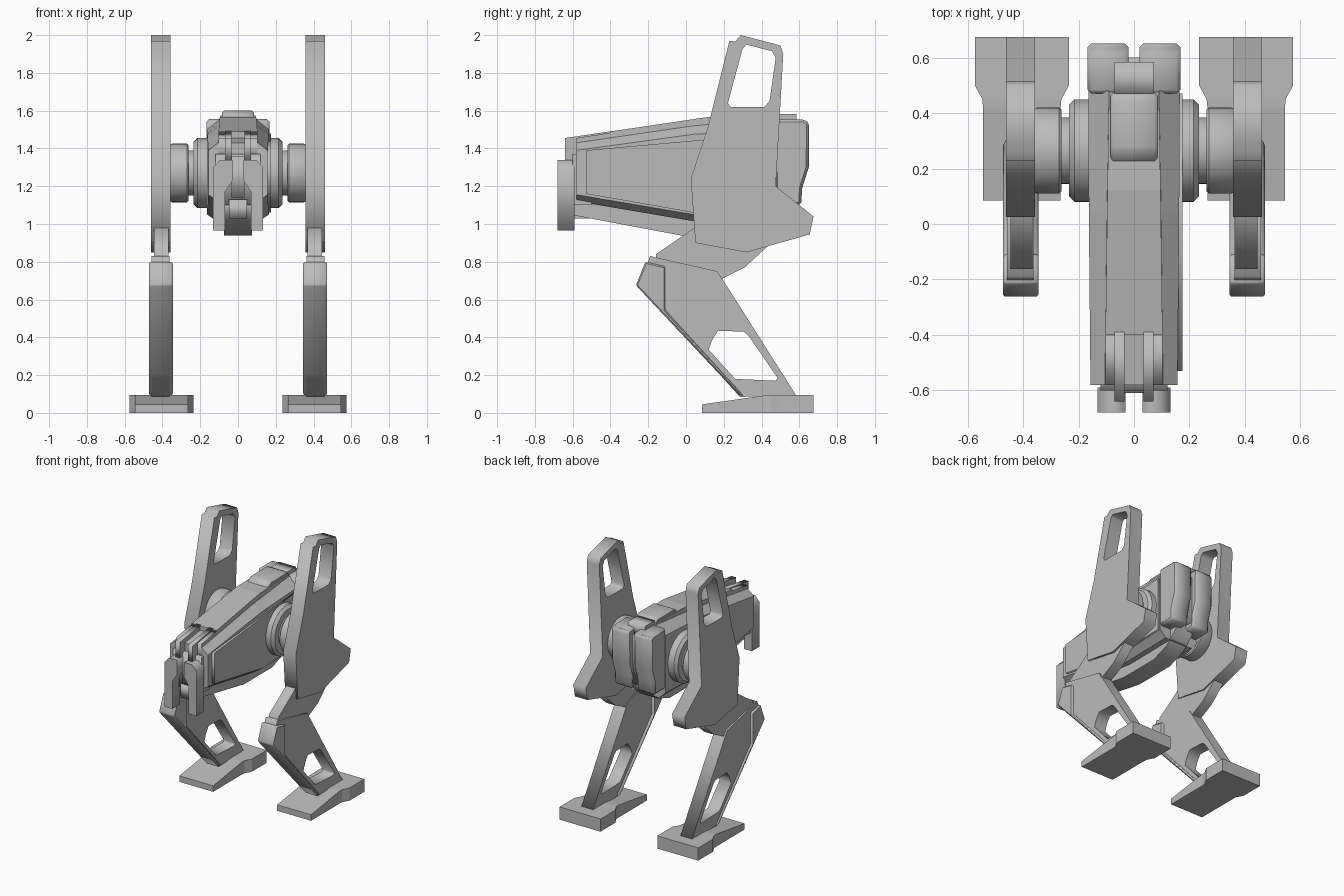
import bpy, bmesh, math
from mathutils import Matrix

if "Cube" in bpy.data.objects:
    bpy.data.objects.remove(bpy.data.objects["Cube"])

grey = bpy.data.materials.new("light_grey")
grey.diffuse_color = (0.5, 0.5, 0.5, 1)
grey.use_nodes = True
grey.node_tree.nodes["Principled BSDF"].inputs["Base Color"].default_value = grey.diffuse_color

# local axes (u, v, depth) to world for each profile plane
PLANES = {
    "yz": Matrix(((0, 0, 1, 0), (1, 0, 0, 0), (0, 1, 0, 0), (0, 0, 0, 1))),
    "xz": Matrix(((1, 0, 0, 0), (0, 0, 1, 0), (0, 1, 0, 0), (0, 0, 0, 1))),
}


def finish(name, bm, bevel=0.0):
    bmesh.ops.remove_doubles(bm, verts=bm.verts, dist=1e-4)
    bmesh.ops.dissolve_limit(bm, angle_limit=0.002, verts=bm.verts, edges=bm.edges)
    bmesh.ops.recalc_face_normals(bm, faces=bm.faces)
    me = bpy.data.meshes.new(name)
    bm.to_mesh(me)
    bm.free()
    me.materials.append(grey)
    ob = bpy.data.objects.new(name, me)
    bpy.context.collection.objects.link(ob)
    if bevel:
        mod = ob.modifiers.new("edge", "BEVEL")
        mod.width, mod.segments, mod.limit_method = bevel, 1, "ANGLE"
    return ob


def plate(name, outline, a, b, hole=None, plane="yz", bevel=0.0):
    """Extrude an outline, with an optional opening, from depth a to b."""
    cu = bpy.data.curves.new(name, "CURVE")
    cu.dimensions, cu.fill_mode, cu.extrude = "2D", "BOTH", abs(b - a) / 2
    for loop in [outline] + ([hole] if hole else []):
        s = cu.splines.new("POLY")
        s.points.add(len(loop) - 1)
        for p, (u, v) in zip(s.points, loop):
            p.co = (u, v, 0, 1)
        s.use_cyclic_u = True
    tmp = bpy.data.objects.new(name + "_tmp", cu)
    bpy.context.collection.objects.link(tmp)
    bpy.context.view_layer.update()
    me = bpy.data.meshes.new_from_object(
        tmp.evaluated_get(bpy.context.evaluated_depsgraph_get()))
    bm = bmesh.new()
    bm.from_mesh(me)
    bpy.data.objects.remove(tmp)
    bpy.data.curves.remove(cu)
    bpy.data.meshes.remove(me)
    bm.transform(PLANES[plane] @ Matrix.Translation((0, 0, (a + b) / 2)))
    return finish(name, bm, bevel)


def loft(name, rings, bevel=0.0):
    """Join matching rings of 3D points and cap both ends."""
    bm = bmesh.new()
    vs = [[bm.verts.new(p) for p in r] for r in rings]
    n = len(vs[0])
    for r, q in zip(vs, vs[1:]):
        for i in range(n):
            bm.faces.new((r[i], r[(i + 1) % n], q[(i + 1) % n], q[i]))
    bm.faces.new(vs[0])
    bm.faces.new(vs[-1][::-1])
    return finish(name, bm, bevel)


def box(name, x0, x1, y0, y1, z0, z1, bevel=0.0):
    return plate(name, [(y0, z0), (y1, z0), (y1, z1), (y0, z1)], x0, x1, bevel=bevel)


# ---- legs and hips, both sides
HIP = [(.23, 1.97), (.26, 1.965), (.29, 2.0), (.50, 1.945), (.515, 1.9), (.475, 1.2),
       (.675, 1.04), (.655, .945), (.32, .85), (.05, .9), (.025, 1.24), (.115, 1.51)]
HIP_HOLE = [(.32, 1.95), (.455, 1.915), (.475, 1.88), (.442, 1.65), (.415, 1.62),
            (.235, 1.62), (.222, 1.64), (.30, 1.93)]
THIGH = [(.06, .99), (-.16, .84), (-.15, .7), (.17, .70), (.31, .77), (.43, .88), (.3, 1.0)]
SHIN = [(-.19, .83), (.165, .75), (.195, .705), (.585, .09), (.285, .085), (-.25, .68), (-.20, .80)]
SHIN_HOLE = [(.17, .435), (.305, .43), (.33, .41), (.485, .185), (.475, .17), (.26, .18),
             (.12, .335), (.14, .39)]
GUARD = [(-.215, .80), (-.11, .775), (-.11, .545), (.305, .09), (.28, .095), (-.265, .675)]
JOINT = [(.14, .185), (.215, .185), (.235, .165), (.235, .12), (.262, .12), (.262, .148),
         (.27, .155), (.35, .155), (.37, .145)]

for s, side in ((1, "right"), (-1, "left")):
    plate(side + "_hip_plate", HIP, s * .357, s * .461, HIP_HOLE)
    plate(side + "_thigh", THIGH, s * .367, s * .446)
    plate(side + "_shin", SHIN, s * .362, s * .458, SHIN_HOLE)
    plate(side + "_shin_guard", GUARD, s * .345, s * .472, bevel=.008)

    # foot: cross-sections from toe to heel
    rings = []
    for y, x0, x1, z in ((.085, .265, .545, .045), (.42, .265, .545, .093),
                         (.45, .262, .547, .095), (.50, .235, .574, .095), (.675, .235, .574, .095)):
        rings.append([(s * x0, y, 0), (s * x1, y, 0), (s * x1, y, z), (s * x0, y, z)])
    loft(side + "_foot", rings)

    # turned hip joint
    rings = [[(s * x, .265 + r * math.cos(t * math.tau / 48), 1.27 + r * math.sin(t * math.tau / 48))
              for t in range(48)] for x, r in JOINT]
    j = loft(side + "_hip_joint", rings)
    bpy.context.view_layer.objects.active = j
    j.select_set(True)
    bpy.ops.object.shade_smooth_by_angle(angle=math.radians(30))
    j.select_set(False)

    # rear pods
    plate(side + "_rear_pod", [(.47, 1.555), (.63, 1.553), (.652, 1.535), (.65, 1.30),
                               (.615, 1.19), (.61, 1.10), (.47, 1.10)],
          s * .02, s * .167, bevel=.022)

    # hanging front mandibles
    plate(side + "_mandible", [(s * x, z) for x, z in
                               ((.03, 1.34), (.095, 1.34), (.132, 1.30), (.132, .965), (.068, .965),
                                (.068, 1.17), (.03, 1.23))], -.68, -.59, plane="xz")

    # top rails and nose cheeks
    plate(side + "_top_rail", [(-.64, 1.34), (-.64, 1.455), (-.39, 1.492), (-.39, 1.34)],
          s * .034, s * .07)
    plate(side + "_nose_cheek", [(-.58, 1.34), (-.58, 1.455), (-.39, 1.485), (-.39, 1.34)],
          s * .053, s * .103)

# ---- hull: eight-sided section lofted front to back
rings = []
for y, w, t, zt, zs, zb, zk in ((-.58, .157, .105, 1.43, 1.39, 1.155, 1.12),
                                (.04, .163, .098, 1.52, 1.475, 1.05, 1.015),
                                (.48, .165, .09, 1.56, 1.50, 1.07, 1.02)):
    half = [(t, zt), (w, zs), (w, zb), (w - .05, zk)]
    rings.append([(x, y, z) for x, z in half] + [(-x, y, z) for x, z in half[::-1]])
loft("hull", rings)
plate("side_panel", [(-.53, 1.39), (.47, 1.48), (.47, 1.07), (.04, 1.06), (-.53, 1.16)], .15, .175)

# keel, chin and nose core
plate("keel", [(-.59, 1.15), (-.59, 1.045), (-.03, .94), (.30, .94), (.44, .99), (.54, 1.08),
               (.54, 1.2), (.3, 1.2)], -.073, .073)
box("chin_block", -.048, .048, -.61, -.5, 1.03, 1.13)
box("nose_core", -.12, .12, -.60, -.5, 1.10, 1.37)
box("nose_center", -.035, .035, -.61, -.5, 1.14, 1.36)

# spine and hatch along the top
loft("spine", [[(-w, y, 1.3), (w, y, 1.3), (w, y, z), (-w, y, z)]
               for y, w, z in ((-.40, .103, 1.49), (.12, .096, 1.567), (.475, .09, 1.575))])
plate("hatch", [(.22, 1.54), (.22, 1.57), (.27, 1.60), (.455, 1.60), (.475, 1.585), (.475, 1.54)],
      -.085, .085, bevel=.012)
box("hatch_tail", -.07, .07, .46, .585, 1.5, 1.583)
box("rear_core", -.10, .10, .46, .60, 1.14, 1.5)
